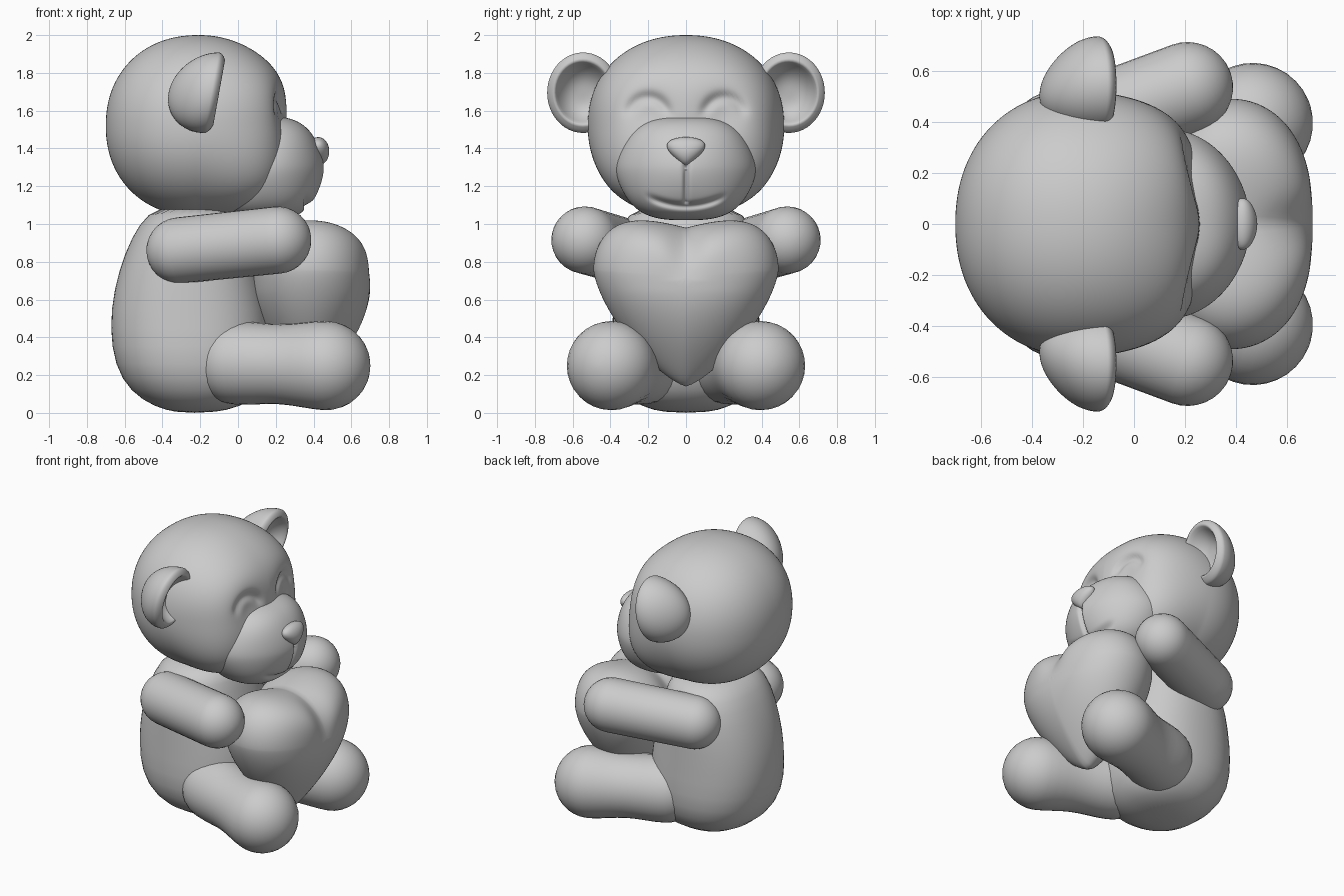
import bpy, bmesh, math
from mathutils import Vector, Matrix

if "Cube" in bpy.data.objects:
    bpy.data.objects.remove(bpy.data.objects["Cube"])


def finish(name, bm):
    bmesh.ops.recalc_face_normals(bm, faces=bm.faces)
    for f in bm.faces:
        f.smooth = True
    me = bpy.data.meshes.new(name)
    bm.to_mesh(me)
    bm.free()
    ob = bpy.data.objects.new(name, me)
    bpy.context.collection.objects.link(ob)
    return ob


def blob(name, fn, seg=48, rings=32):
    """Unit sphere (poles on x) reshaped by a mapping function."""
    bm = bmesh.new()
    bmesh.ops.create_uvsphere(bm, u_segments=seg, v_segments=rings, radius=1,
                              matrix=Matrix.Rotation(math.pi / 2, 4, 'Y'))
    for v in bm.verts:
        v.co = fn(v.co.copy())
    return finish(name, bm)


def loft(name, loops):
    """Skin a list of closed loops and cap both ends."""
    bm = bmesh.new()
    rows = [[bm.verts.new(p) for p in loop] for loop in loops]
    n = len(rows[0])
    for a, b in zip(rows, rows[1:]):
        for i in range(n):
            j = (i + 1) % n
            bm.faces.new((a[i], a[j], b[j], b[i]))
    bm.faces.new(rows[0])
    bm.faces.new(rows[-1])
    return finish(name, bm)


def limb(name, a, b, ra, rb, pinch=0.0, n=32):
    """Round-ended limb from a to b, with an optional slimmer middle."""
    a, b = Vector(a), Vector(b)
    d = (b - a).normalized()
    u = d.cross(Vector((0, 0, 1))).normalized()
    w = u.cross(d)
    stations = []
    for k in range(9):
        t = math.radians(4 + 86 * k / 8)
        stations.append((a - d * ra * math.cos(t), ra * math.sin(t)))
    for k in range(1, 8):
        t = k / 8
        stations.append((a.lerp(b, t), ra + (rb - ra) * t - pinch * math.sin(math.pi * t) ** 2))
    for k in range(9):
        t = math.radians(90 - 86 * k / 8)
        stations.append((b + d * rb * math.cos(t), rb * math.sin(t)))
    angles = [2 * math.pi * i / n for i in range(n)]
    return loft(name, [[c + (u * math.cos(t) + w * math.sin(t)) * r for t in angles]
                       for c, r in stations])


def superellipsoid(v, p):
    return v / (abs(v.x) ** p + abs(v.y) ** p + abs(v.z) ** p) ** (1 / p)


def bump(d, width):
    return math.exp(-(d / width) ** 2)


# Head, fuller at the cheeks, with closed, arched eyes pressed into the face
def head_shape(v):
    v = superellipsoid(v, 2.15 + 1.0 * max(0.0, v.x) ** 1.4 * (1 - v.z))
    x = -0.21 + v.x * (0.47 if v.x > 0 else 0.49)
    y, z = v.y * 0.52, 1.52 + v.z * 0.48
    if v.x > 0:
        ay, az = abs(y) - 0.2, z - 1.57
        arch = bump(math.hypot(ay, az) - 0.1, 0.03)
        x -= 0.022 * arch / (1 + math.exp(-(az - 0.02) / 0.015))
        x -= 0.035 * bump(math.hypot(ay, az - 0.03), 0.12)
    return Vector((x, y, z))


blob("head", head_shape, 128, 96)


# Muzzle with a smile and a line below the nose
def muzzle_shape(v):
    v = superellipsoid(v, 1.9 + 0.8 * v.z * v.z)
    x, y, z = 0.14 + v.x * 0.315, v.y * 0.37, 1.295 + v.z * 0.275
    if v.x > 0:
        x -= 0.026 * bump(z - 1.095 - 1.2 * y * y, 0.018) * math.exp(-(y / 0.19) ** 8)
        if 1.11 < z < 1.34:
            x -= 0.022 * bump(y, 0.014)
    return Vector((x, y, z))


blob("muzzle", muzzle_shape, 160, 96)

# Nose, narrower at the bottom
blob("nose", lambda v: Vector((0.425 + 0.058 * v.x,
                               0.125 * v.y * (0.72 + 0.4 * v.z),
                               1.385 + 0.075 * v.z)))

# Body: (height, back x, front x, half width)
sections = [(0.0, -0.32, -0.14, 0.10), (0.03, -0.44, 0.02, 0.24), (0.11, -0.57, 0.12, 0.34),
            (0.25, -0.655, 0.17, 0.40), (0.45, -0.68, 0.18, 0.39), (0.65, -0.66, 0.14, 0.385),
            (0.85, -0.60, 0.09, 0.38), (1.0, -0.525, 0.04, 0.35), (1.10, -0.43, 0.0, 0.26)]


def body_loop(z, xb, xf, ry, n=32):
    loop = []
    for i in range(n):
        t = 2 * math.pi * i / n
        c, s = math.cos(t), math.sin(t)
        k = (abs(c) ** 2.3 + abs(s) ** 2.3) ** (-1 / 2.3)
        loop.append(((xb + xf) / 2 + (xf - xb) / 2 * c * k, ry * s * k, z))
    return loop


body = loft("body", [body_loop(*s) for s in sections])
sub = body.modifiers.new("smooth", 'SUBSURF')
sub.levels = sub.render_levels = 1


# Heart: outline in the y-z plane, swelling towards the middle
def heart_shape(v):
    s = min(1.0, math.hypot(v.y, v.z))
    t = math.atan2(v.y, v.z)
    u = min(1.0, abs(math.sin(t)))
    if math.cos(t) > 0:
        oz = 0.76 + (0.22 + 0.13 * u - 0.07 * u * u) * math.sqrt(1 - u ** 4)
    else:
        oz = 0.76 - 0.62 * (1 - u ** 1.3) ** 0.68
    y, z = s * 0.49 * math.sin(t), 0.72 + s * (oz - 0.72)
    thick = 0.315 * math.sqrt(max(0.0, 1 - s ** 2.6))
    thick *= 1 - 0.55 * (max(0.0, 0.65 - z) / 0.51) ** 1.6
    notch = min(1.0, max(0.0, (z - 0.7) / 0.25))
    thick *= 1 - 0.2 * bump(y, 0.09) * notch
    return Vector((0.385 + math.copysign(thick, v.x), y, z))


blob("heart", heart_shape, 96, 64)

# Paired parts
for side, label in ((1, "left"), (-1, "right")):
    # Cupped ear, hollow towards the face
    def ear_shape(v):
        r = math.hypot(v.y, v.z)
        y, z = 0.545 + 0.19 * v.y, 1.695 + 0.213 * v.z
        if v.x < 0:
            x = -0.14 + 0.22 * v.x * (1 - 0.25 * v.y)
        else:
            x = -0.14 + 0.07 * v.x
            if r < 0.78:
                x = -0.10 - 0.11 * (1 - (r / 0.78) ** 3)
        return Vector((x + 0.18 * (z - 1.7), side * y, z))

    blob(label + "_ear", ear_shape, 48, 40)
    limb(label + "_arm", (-0.31, side * 0.345, 0.86), (0.21, side * 0.535, 0.915), 0.175, 0.178)
    limb(label + "_leg", (-0.01, side * 0.23, 0.265), (0.465, side * 0.395, 0.25),
         0.22, 0.236, 0.016)
